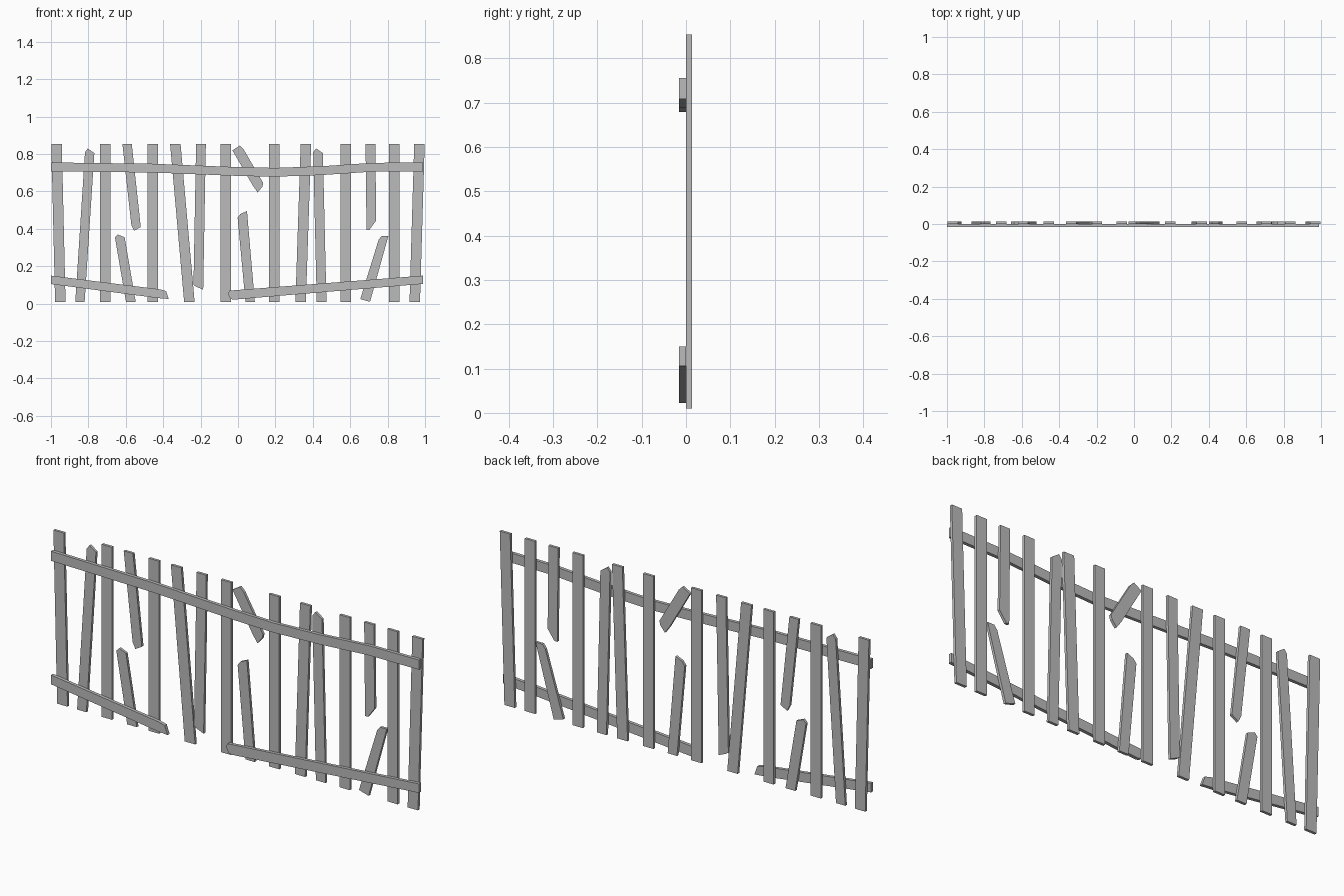
import bpy
import bmesh

default_cube = bpy.data.objects.get("Cube")
if default_cube:
    bpy.data.objects.remove(default_cube, do_unlink=True)

# One weathered grey for the whole fence
GREY = (0.5, 0.5, 0.5, 1.0)
wood = bpy.data.materials.new("weathered_grey")
wood.use_nodes = True
wood.diffuse_color = GREY
wood.node_tree.nodes["Principled BSDF"].inputs["Base Color"].default_value = GREY

PICKET_DEPTH = (0.0, 0.013)
RAIL_DEPTH = (-0.016, 0.0)
WIDTH = 0.056
TOP = 0.853
BOTTOM = 0.01
FLAT = (0, 0, 0)


def board(name, outline, depth):
    """Extrude an x-z outline between two y values."""
    front, back = depth
    bm = bmesh.new()
    face = bm.faces.new([bm.verts.new((x, front, z)) for x, z in outline])
    extruded = bmesh.ops.extrude_face_region(bm, geom=[face])["geom"]
    moved = [v for v in extruded if isinstance(v, bmesh.types.BMVert)]
    bmesh.ops.translate(bm, verts=moved, vec=(0, back - front, 0))
    bmesh.ops.recalc_face_normals(bm, faces=bm.faces)
    mesh = bpy.data.meshes.new(name)
    bm.to_mesh(mesh)
    bm.free()
    mesh.materials.append(wood)
    obj = bpy.data.objects.new(name, mesh)
    bpy.context.collection.objects.link(obj)
    return obj


def picket(name, low_x, high_x, low=BOTTOM, high=TOP, low_cut=FLAT, high_cut=FLAT, width=WIDTH):
    """Upright board; a cut lists height offsets at its left, middle and right."""
    sides = (-width / 2, -width / 5, width / 2)
    lower = [(low_x + s, low + c) for s, c in zip(sides, low_cut)]
    upper = [(high_x + s, high + c) for s, c in zip(sides, high_cut)]
    return board(name, lower + upper[::-1], PICKET_DEPTH)


def rail(name, top_edge, width):
    """Cross board described by its upper edge."""
    lower = [(x, z - width) for x, z in reversed(top_edge)]
    return board(name, top_edge + lower, RAIL_DEPTH)


# Upright whole pickets
for i, x in enumerate((-0.71, -0.455, -0.065, 0.195, 0.577, 0.835)):
    picket(f"straight_picket_{i + 1}", x, x)

# Leaning whole pickets
for i, (low_x, high_x) in enumerate(((-0.95, -0.97), (-0.26, -0.335), (0.335, 0.363), (0.945, 0.97))):
    picket(f"leaning_picket_{i + 1}", low_x, high_x)

# Pickets with a splintered top
splinter = (-0.02, 0, -0.025)
picket("splintered_picket_left", -0.845, -0.793, high=0.83, high_cut=splinter, width=0.05)
picket("splintered_picket_right", 0.447, 0.428, high=0.83, high_cut=splinter, width=0.052)

# Pickets broken off above the ground
picket("hanging_picket_left", -0.545, -0.593, low=0.39, low_cut=(0.03, 0, 0.02), width=0.05)
picket("hanging_picket_middle", -0.212, -0.198, low=0.08, low_cut=(0.02, 0.01, -0.005), width=0.052)
picket("hanging_picket_right", 0.713, 0.708, low=0.395, low_cut=(0, 0, 0.05), width=0.052)

# Stumps left standing
picket("stump_left", -0.573, -0.632, high=0.375, high_cut=(-0.02, -0.005, -0.02), width=0.052)
picket("stump_middle", 0.065, 0.023, high=0.48, high_cut=(-0.02, 0, 0.015), width=0.05)
picket("stump_right", 0.68, 0.778, high=0.362, low_cut=(0.015, 0.01, 0),
       high_cut=(-0.02, 0, 0), width=0.052)

# Loose fragment behind the top rail
board("loose_fragment", [(-0.03, 0.82), (0.01, 0.845), (0.03, 0.825), (0.135, 0.645),
                         (0.13, 0.625), (0.105, 0.595), (0.08, 0.63)], PICKET_DEPTH)

# Sagging top rail
rail("top_rail", [(-1, 0.755), (-0.45, 0.748), (0, 0.73), (0.2, 0.726),
                  (0.45, 0.735), (0.72, 0.753), (0.99, 0.755)], 0.047)

# Snapped bottom rail in two halves
board("bottom_rail_left", [(-1, 0.15), (-0.42, 0.077), (-0.385, 0.068), (-0.37, 0.025),
                           (-0.43, 0.03), (-1, 0.105)], RAIL_DEPTH)
board("bottom_rail_right", [(-0.055, 0.055), (-0.045, 0.07), (0.99, 0.15), (0.99, 0.106),
                            (-0.02, 0.022), (-0.04, 0.025)], RAIL_DEPTH)
